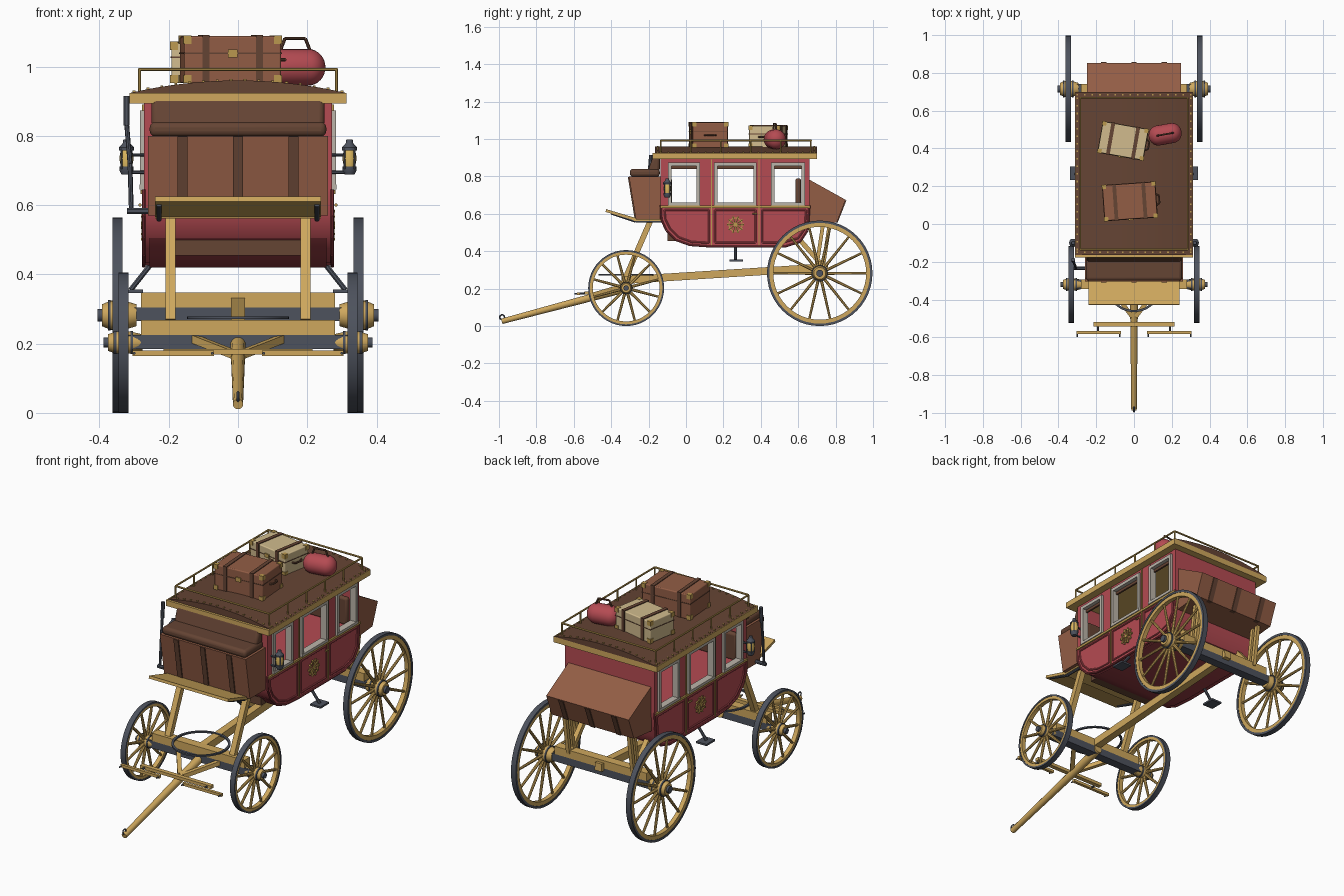
import bpy, bmesh, math
from mathutils import Matrix, Vector

if "Cube" in bpy.data.objects:
    bpy.data.objects.remove(bpy.data.objects["Cube"])


def material(name, rgb):
    m = bpy.data.materials.new(name)
    m.use_nodes = True
    m.diffuse_color = (*rgb, 1)
    m.node_tree.nodes["Principled BSDF"].inputs["Base Color"].default_value = (*rgb, 1)
    return m


red = material("red paint", (0.46, 0.07, 0.085))
deep = material("deep red", (0.3, 0.045, 0.055))
wood = material("yellow wood", (0.62, 0.39, 0.11))
leather = material("tan leather", (0.29, 0.11, 0.06))
dark = material("dark leather", (0.13, 0.058, 0.034))
iron = material("iron", (0.075, 0.085, 0.11))
brass = material("brass", (0.5, 0.32, 0.08))
cream = material("cream hide", (0.64, 0.5, 0.27))
silver = material("pale frame", (0.5, 0.46, 0.4))
amber = material("amber glass", (0.75, 0.5, 0.12))
I = Matrix.Identity(4)


def finish(name, bm, mat, mx=I, bevel=0.0):
    bmesh.ops.recalc_face_normals(bm, faces=bm.faces)
    me = bpy.data.meshes.new(name)
    bm.to_mesh(me)
    bm.free()
    me.transform(mx)
    me.materials.append(mat)
    for p in me.polygons:
        p.use_smooth = True
    me.set_sharp_from_angle(angle=math.radians(35))
    ob = bpy.data.objects.new(name, me)
    bpy.context.collection.objects.link(ob)
    if bevel:
        b = ob.modifiers.new("soft edges", "BEVEL")
        b.width, b.segments = bevel, 3
    return ob


def box(name, mat, x, y, z, mx=I, bevel=0.0):
    bm = bmesh.new()
    size = Matrix.Diagonal((x[1] - x[0], y[1] - y[0], z[1] - z[0], 1))
    mid = Matrix.Translation((sum(x) / 2, sum(y) / 2, sum(z) / 2))
    bmesh.ops.create_cube(bm, size=1, matrix=mid @ size)
    return finish(name, bm, mat, mx, bevel)


def prism(name, mat, pts, a, b, along="x", bevel=0.0):
    bm = bmesh.new()
    place = (lambda t, p: (t, *p)) if along == "x" else (lambda t, p: (p[0], t, p[1]))
    f = bm.faces.new([bm.verts.new(place(a, p)) for p in pts])
    ext = bmesh.ops.extrude_face_region(bm, geom=[f])
    shift = Vector(place(b, (0, 0))) - Vector(place(a, (0, 0)))
    bmesh.ops.translate(bm, vec=shift, verts=[v for v in ext["geom"] if isinstance(v, bmesh.types.BMVert)])
    return finish(name, bm, mat, bevel=bevel)


def tube(name, mat, pts, r, r2=None, n=8, closed=False, mx=I):
    bm = bmesh.new()
    pts = [Vector(p) for p in pts]
    for p, q in zip(pts, pts[1:] + (pts[:1] if closed else [])):
        turn = (q - p).to_track_quat("Z", "Y").to_matrix().to_4x4()
        m = Matrix.Translation((p + q) / 2) @ turn @ Matrix.Rotation(math.pi / n, 4, "Z")
        bmesh.ops.create_cone(bm, cap_ends=True, segments=n, radius1=r, radius2=r2 or r,
                              depth=(q - p).length, matrix=m)
    return finish(name, bm, mat, mx)


def lathe(name, mat, prof, loc, axis="x", n=32, closed=False, mx=I):
    bm = bmesh.new()
    vs = [bm.verts.new((a, 0, r) if axis == "x" else (r, 0, a)) for r, a in prof]
    es = [bm.edges.new(e) for e in zip(vs, vs[1:] + (vs[:1] if closed else []))]
    ax = (1, 0, 0) if axis == "x" else (0, 0, 1)
    bmesh.ops.spin(bm, geom=vs + es, cent=(0, 0, 0), axis=ax, angle=math.tau, steps=n)
    bmesh.ops.remove_doubles(bm, verts=bm.verts, dist=0.0002)
    return finish(name, bm, mat, Matrix.Translation(loc) @ mx)


def ring(name, mat, r0, r1, half, loc, axis="x", n=48):
    return lathe(name, mat, [(r0, -half), (r1, -half), (r1, half), (r0, half)], loc, axis, n, True)


# Wheels
def wheel(name, s, x, y, R, spokes, hub):
    c = Vector((s * x, y, R))
    ring(name + "_tire", iron, R * 0.955, R, 0.0145, c)
    ring(name + "_felloe", wood, R * 0.88, R * 0.96, 0.012, c)
    for i in range(spokes):
        t = math.tau * (i + 0.5) / spokes
        d = Vector((0, math.sin(t), math.cos(t)))
        tube(name + "_spoke", wood, [c + d * hub * 0.8, c + d * R * 0.9], 0.009, 0.0065)
    lathe(name + "_hub", wood, [(0, -0.055), (hub * 0.75, -0.055), (hub, -0.02), (hub, 0.02),
                                (hub * 0.75, 0.045), (0, 0.045)], c, mx=Matrix.Scale(s, 4, (1, 0, 0)))
    for k in (-0.024, 0.024):
        ring(name + "_hub_band", iron, hub * 0.8, hub * 1.05, 0.004, c + Vector((k, 0, 0)))
    tube(name + "_axle_cap", iron, [c, c + Vector((s * 0.058, 0, 0))], hub * 0.45, n=16)


for s in (-1, 1):
    wheel("front_wheel", s, 0.331, -0.32, 0.203, 12, 0.032)
    wheel("rear_wheel", s, 0.348, 0.715, 0.282, 14, 0.042)

# Running gear
box("front_axle", iron, (-0.32, 0.32), (-0.345, -0.295), (0.185, 0.225))
box("front_bolster", wood, (-0.28, 0.28), (-0.345, -0.295), (0.225, 0.268))
box("rear_axle", iron, (-0.335, 0.335), (0.69, 0.74), (0.265, 0.305))
box("rear_bolster", wood, (-0.28, 0.28), (0.69, 0.74), (0.305, 0.348))
ring("turning_plate", iron, 0.135, 0.147, 0.004, (0, -0.32, 0.275), "z")
tube("reach_beam", wood, [(0, -0.34, 0.245), (0, 0.76, 0.315)], 0.029, n=4)
tube("draw_pole", wood, [(0, -0.985, 0.025), (0, -0.29, 0.21)], 0.015, 0.023, 12)
lathe("pole_ring", iron, [(0.013 + 0.004 * math.cos(t), 0.004 * math.sin(t)) for t in
      (0, 1.57, 3.14, 4.71)], (0, -0.983, 0.047), n=16, closed=True)
box("draw_bar", wood, (-0.215, 0.215), (-0.542, -0.518), (0.168, 0.185))
for s in (-1, 1):
    box("swingle_bar", wood, sorted((s * 0.07, s * 0.305)), (-0.582, -0.566), (0.165, 0.18))
    tube("swingle_link", iron, [(s * 0.19, -0.53, 0.176), (s * 0.19, -0.575, 0.173)], 0.006)
    for x in (0.075, 0.3):
        tube("swingle_hook", iron, [(s * x, -0.575, 0.172), (s * x, -0.597, 0.172)], 0.004)
    tube("pole_brace", wood, [(s * 0.01, -0.49, 0.168), (s * 0.13, -0.33, 0.215)], 0.016, n=4)
    tube("front_upright", wood, [(s * 0.195, -0.32, 0.265), (s * 0.195, -0.185, 0.575)], 0.021, n=4)
    for y in (0.70, 0.735):
        tube("rear_upright", wood, [(s * 0.195, y, 0.33), (s * 0.195, y + 0.035, 0.56)], 0.014, n=4)
    tube("rear_stay", wood, [(s * 0.195, 0.715, 0.34), (s * 0.195, 0.6, 0.47)], 0.018, n=4)
    # Door step
    tube("step_strut", iron, [(s * 0.235, 0.265, 0.45), (s * 0.31, 0.265, 0.355)], 0.008)
    box("step_pad", iron, sorted((s * 0.275, s * 0.338)), (0.232, 0.305), (0.346, 0.356))

# Body shell
hull = [(-0.135, 0.645), (-0.132, 0.57), (-0.105, 0.51), (-0.055, 0.46), (0.02, 0.433), (0.13, 0.425),
        (0.53, 0.425), (0.61, 0.45), (0.65, 0.51), (0.66, 0.645)]
prism("body_hull", red, hull, -0.272, 0.272)
prism("body_keel", deep, [(y, z + (0.003 if z > 0.6 else -0.005)) for y, z in hull[2:8]], -0.255, 0.255)
box("thorough_brace", dark, (-0.21, 0.21), (-0.1, 0.05), (0.455, 0.53))
box("front_wall", red, (-0.272, 0.272), (-0.135, -0.115), (0.64, 0.895))
box("rear_wall", red, (-0.272, 0.272), (0.64, 0.66), (0.64, 0.895))
windows = [(-0.095, 0.075), (0.15, 0.378), (0.455, 0.635)]
edges = [-0.135] + [v for w in windows for v in w] + [0.66]
for y, w in ((-0.105, 1), (0.615, -1)):
    box("passenger_seat_back", dark, (-0.25, 0.25), sorted((y, y + w * 0.03)), (0.64, 0.79), bevel=0.012)

for s in (-1, 1):
    side = lambda a, b: sorted((s * a, s * b))
    for a, b in zip(edges[::2], edges[1::2]):
        box("window_pillar", red, side(0.25, 0.272), (a, b), (0.64, 0.895))
    box("window_header", red, side(0.25, 0.271), (-0.13, 0.655), (0.865, 0.895))
    for a, b in windows:
        for y in (a, b - 0.018):
            box("window_frame_post", silver, side(0.248, 0.283), (y, y + 0.018), (0.65, 0.872))
        box("window_frame_top", silver, side(0.248, 0.283), (a, b), (0.855, 0.873))
        box("window_sill", silver, side(0.248, 0.285), (a, b), (0.645, 0.66))
        box("window_blind", dark, side(0.252, 0.262), (a, b), (0.84, 0.865))
    box("belt_trim", brass, side(0.27, 0.281), (-0.137, 0.662), (0.632, 0.644))
    for y in (0.137, 0.39):
        box("door_edge_trim", brass, side(0.27, 0.277), (y - 0.003, y + 0.003), (0.43, 0.89))
    panels = [[(-0.115, 0.62), (-0.11, 0.57), (-0.085, 0.52), (-0.04, 0.475), (0.03, 0.45), (0.122, 0.445),
               (0.122, 0.62)], [(0.155, 0.62), (0.155, 0.447), (0.372, 0.447), (0.372, 0.62)],
              [(0.408, 0.62), (0.408, 0.447), (0.52, 0.447), (0.6, 0.47), (0.635, 0.52), (0.642, 0.62)]]
    for p in panels:
        tube("panel_moulding", red, [(s * 0.273, *q) for q in p], 0.005, closed=True)
    tube("hull_edge_trim", deep, [(s * 0.272, *q) for q in hull], 0.006)
    # Door rosette and handle
    ring("rosette_rim", brass, 0.033, 0.038, 0.004, (s * 0.274, 0.265, 0.542))
    ring("rosette_heart", brass, 0.001, 0.011, 0.006, (s * 0.274, 0.265, 0.542), n=16)
    for i in range(10):
        t = math.tau * i / 10
        d = Vector((0, math.cos(t), math.sin(t)))
        c = Vector((s * 0.274, 0.265, 0.542))
        tube("rosette_petal", brass, [c + d * 0.01, c + d * 0.046], 0.003, 0.006, 6)
    tube("door_handle", brass, [(s * 0.283, 0.355, 0.6), (s * 0.283, 0.38, 0.6)], 0.005)
    # Lantern
    c = (s * 0.322, -0.1, 0)
    lathe("lantern_base", iron, [(0, 0.688), (0.014, 0.688), (0.02, 0.7), (0.02, 0.712), (0, 0.712)], c, "z", 12)
    lathe("lantern_glass", amber, [(0.016, 0.71), (0.021, 0.735), (0.016, 0.762)], c, "z", 12)
    lathe("lantern_cap", iron, [(0.022, 0.758), (0.022, 0.766), (0.011, 0.778), (0.009, 0.79), (0, 0.79)], c, "z", 12)
    for i in range(4):
        t = math.tau * (i + 0.5) / 4
        dx, dy = 0.02 * math.cos(t), 0.02 * math.sin(t)
        tube("lantern_bar", iron, [(c[0] + dx, c[1] + dy, z) for z in (0.705, 0.762)], 0.003, n=6)
    tube("lantern_bracket", iron, [(s * 0.27, -0.1, 0.745), (s * 0.305, -0.1, 0.745)], 0.005)
    tube("lantern_arm", iron, [(s * 0.27, -0.1, 0.695), (s * 0.322, -0.1, 0.695)], 0.005)


# Roof, rail and studs
def roof_z(x):
    return 0.922 + 0.036 * (1 - (x / 0.312) ** 2)


box("roof_cornice", wood, (-0.313, 0.313), (-0.178, 0.7), (0.893, 0.924))
arc = [0.31 * (i / 8 - 1) for i in range(17)]
prism("roof_cover", dark, [(-0.31, 0.92)] + [(x, roof_z(x) + 0.002) for x in arc] + [(0.31, 0.92)], -0.165, 0.7, "y")
X, Y0, Y1 = 0.284, -0.135, 0.668
tube("roof_rail", brass, [(-X, Y0, 0.992), (X, Y0, 0.992), (X, Y1, 0.992), (-X, Y1, 0.992)], 0.005, closed=True)
for i in range(6):
    y = Y0 + (Y1 - Y0) * i / 5
    for x in (-X, X):
        tube("rail_post", brass, [(x, y, 0.92), (x, y, 0.992)], 0.0045)
studs = [(x, Y0 + 0.04 * i) for i in range(21) for x in (-0.3, 0.3)]
studs += [(-0.3 + 0.04 * i, y) for i in range(16) for y in (-0.15, 0.685)]
for x, y in studs:
    z = roof_z(x)
    box("roof_stud", brass, (x - 0.004, x + 0.004), (y - 0.004, y + 0.004), (z - 0.004, z + 0.006))

# Driver's boot, seat and footboard
prism("front_boot", leather, [(-0.305, 0.8), (-0.13, 0.8), (-0.13, 0.57), (-0.268, 0.57)], -0.26, 0.26)
prism("rear_boot", leather, [(0.655, 0.785), (0.853, 0.675), (0.807, 0.555), (0.655, 0.54)], -0.25, 0.25)
for x in (-0.16, 0, 0.16):
    a, b = x - 0.014, x + 0.014
    prism("front_boot_strap", dark, [(-0.311, 0.798), (-0.29, 0.798), (-0.25, 0.575), (-0.275, 0.575)], a, b)
    prism("rear_boot_strap", dark, [(0.84, 0.672), (0.858, 0.672), (0.811, 0.553), (0.79, 0.553)], a, b)
box("seat_cushion", dark, (-0.255, 0.255), (-0.3, -0.14), (0.798, 0.84), bevel=0.016)
prism("seat_back", dark, [(-0.205, 0.825), (-0.175, 0.912), (-0.14, 0.912), (-0.14, 0.825)], -0.25, 0.25, bevel=0.015)
prism("footboard", wood, [(-0.43, 0.61), (-0.427, 0.625), (-0.27, 0.578), (-0.27, 0.563)], -0.24, 0.24)
box("boot_floor", wood, (-0.24, 0.24), (-0.28, -0.13), (0.562, 0.574))
for s in (-1, 1):
    tube("footboard_bracket", iron, [(s * 0.228, -0.4, 0.603), (s * 0.228, -0.27, 0.56), (s * 0.228, -0.13, 0.56)], 0.008)
tube("brake_lever", iron, [(-0.308, -0.235, 0.58), (-0.312, -0.22, 0.72), (-0.322, -0.195, 0.84)], 0.007)
tube("brake_grip", iron, [(-0.322, -0.195, 0.83), (-0.322, -0.188, 0.915)], 0.01)
tube("brake_pivot", iron, [(-0.32, -0.235, 0.583), (-0.25, -0.235, 0.583)], 0.01)


# Luggage
def trunk(name, mat, x, y, turn, w, d, h):
    m = Matrix.Translation((x, y, 0.952)) @ Matrix.Rotation(math.radians(turn), 4, "Z")
    box(name, mat, (-w, w), (-d, d), (0, h), m, 0.005)
    box(name + "_seam", dark, (-w - 0.002, w + 0.002), (-d - 0.002, d + 0.002), (h * 0.62, h * 0.65), m)
    for s in (-1, 1):
        box(name + "_strap", dark, (s * w * 0.55 - 0.01, s * w * 0.55 + 0.01), (-d - 0.004, d + 0.004), (0, h + 0.004), m)
        for t in (-1, 1):
            for z in (0.012, h - 0.01):
                box(name + "_corner", brass, sorted((s * (w - 0.02), s * (w + 0.003))),
                    sorted((t * (d - 0.02), t * (d + 0.003))), (z - 0.012, z + 0.012), m)
    box(name + "_latch", brass, (-0.014, 0.014), (-d - 0.006, -d), (h * 0.55, h * 0.72), m)
    tube(name + "_handle", dark, [(w, -0.03, h / 2), (w + 0.016, -0.02, h / 2), (w + 0.016, 0.02, h / 2), (w, 0.03, h / 2)], 0.005, mx=m)


trunk("leather_trunk", leather, -0.022, 0.12, 4, 0.14, 0.094, 0.136)
trunk("cream_trunk", cream, -0.058, 0.44, -10, 0.122, 0.083, 0.118)
tilt = Matrix.Rotation(math.radians(10), 4, "Z")
cap = [(0.053 * math.sin(t * math.pi / 16), -0.038 - 0.05 * math.cos(t * math.pi / 16)) for t in range(9)]
lathe("travel_bag", red, cap + [(r, -a) for r, a in reversed(cap)], (0.165, 0.475, 0.998), n=24, mx=tilt)
tube("travel_bag_handle", dark, [(-0.045, 0, 0.045), (-0.03, 0, 0.083), (0.03, 0, 0.083), (0.045, 0, 0.045)], 0.005,
     mx=Matrix.Translation((0.165, 0.475, 0.998)) @ tilt)
